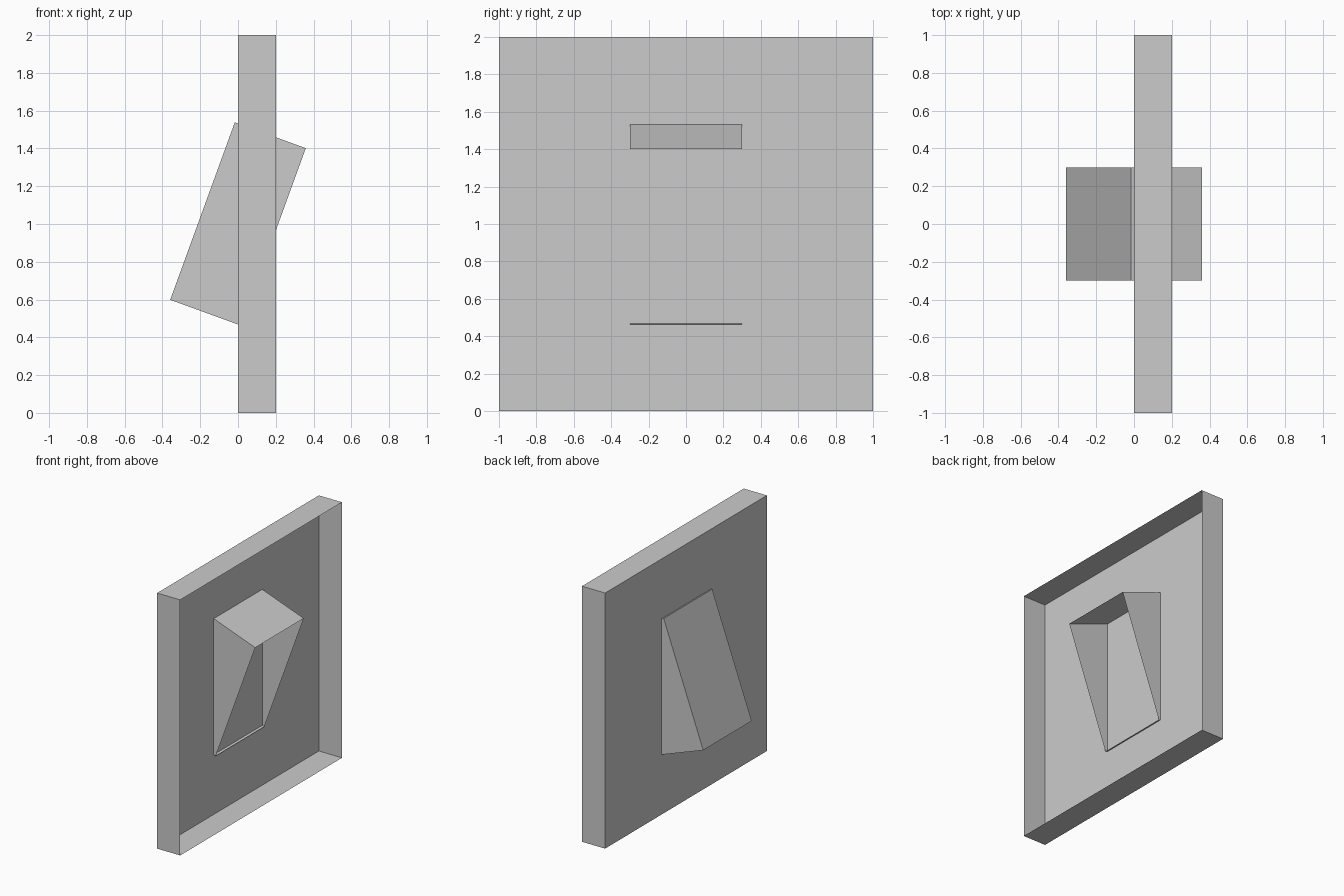
import bpy, bmesh, math
from mathutils import Matrix, Vector

if "Cube" in bpy.data.objects:
    bpy.data.objects.remove(bpy.data.objects["Cube"])


def open_box(name, size, centre, tilt=0.0):
    """Thin-walled box with its local +x side left open, tilted about y."""
    bm = bmesh.new()
    bmesh.ops.create_cube(bm, size=1.0)
    opening = [f for f in bm.faces if f.normal.x > 0.9]
    bmesh.ops.delete(bm, geom=opening, context='FACES')
    bm.transform(Matrix.Translation(centre)
                 @ Matrix.Rotation(tilt, 4, 'Y')
                 @ Matrix.Diagonal(Vector((*size, 1.0))))
    mesh = bpy.data.meshes.new(name)
    bm.to_mesh(mesh)
    bm.free()
    obj = bpy.data.objects.new(name, mesh)
    bpy.context.collection.objects.link(obj)
    return obj


# Square wall plate: back sheet at x = 0 with a rim reaching x = 0.2
open_box("wall_plate", (0.2, 2.0, 2.0), (0.1, 0.0, 1.0))

# Tilted rocker passing through the plate, open on the rim side
open_box("rocker", (0.4, 0.6, 1.0), (0.0, 0.0, 1.0), math.radians(20))
